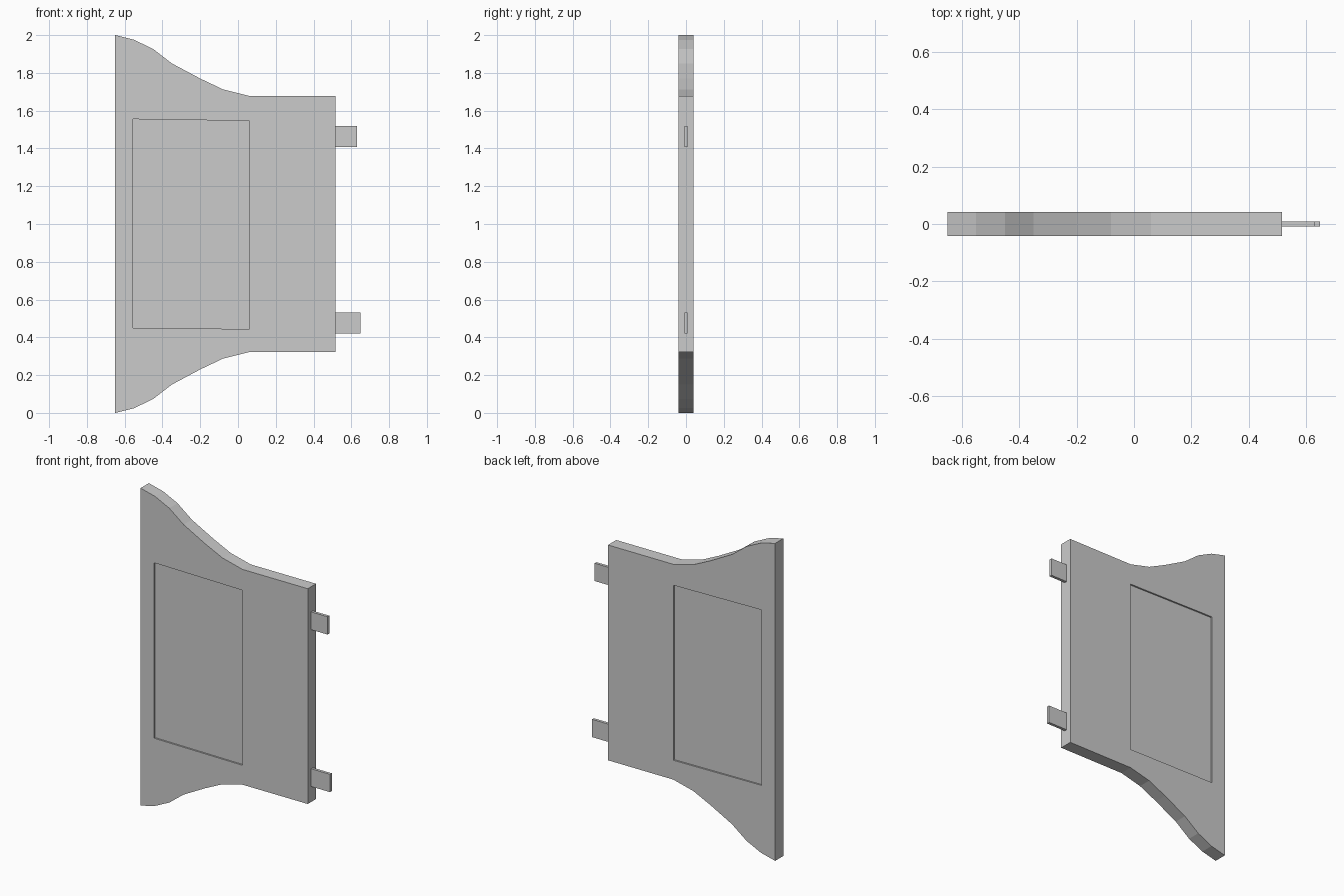
import bpy, bmesh

if "Cube" in bpy.data.objects:
    bpy.data.objects.remove(bpy.data.objects["Cube"])


def prism(name, outline, y0, y1):
    """Extrude an XZ outline from y0 to y1."""
    bm = bmesh.new()
    face = bm.faces.new([bm.verts.new((x, y0, z)) for x, z in outline])
    ext = bmesh.ops.extrude_face_region(bm, geom=[face])
    verts = [v for v in ext["geom"] if isinstance(v, bmesh.types.BMVert)]
    bmesh.ops.translate(bm, vec=(0, y1 - y0, 0), verts=verts)
    bmesh.ops.recalc_face_normals(bm, faces=bm.faces)
    mesh = bpy.data.meshes.new(name)
    bm.to_mesh(mesh)
    bm.free()
    obj = bpy.data.objects.new(name, mesh)
    bpy.context.collection.objects.link(obj)
    return obj


def rect(x0, x1, z0, z1):
    return [(x0, z0), (x1, z0), (x1, z1), (x0, z1)]


HALF = 0.041      # half thickness of the gate leaf
DEPTH = 0.01      # recess depth

# Gate leaf: curved top edge mirrored about z = 1
top = [(-0.65, 2.0), (-0.55, 1.975), (-0.45, 1.927), (-0.35, 1.85),
       (-0.20, 1.77), (-0.08, 1.713), (0.06, 1.678), (0.515, 1.678)]
bottom = [(x, 2 - z) for x, z in reversed(top)]
leaf = prism("door_leaf", top + bottom, -HALF, HALF)

# Shallow recessed panel on both faces
recess = [(-0.555, 0.45), (0.06, 0.444), (0.06, 1.546), (-0.555, 1.555)]
for side in (-1, 1):
    ys = sorted((side * (HALF - DEPTH), side * (HALF + 0.05)))
    cutter = prism("recess_cutter", recess, *ys)
    cutter.hide_render = True
    mod = leaf.modifiers.new("recess", "BOOLEAN")
    mod.operation = "DIFFERENCE"
    mod.solver = "EXACT"
    mod.object = cutter
    bpy.context.view_layer.objects.active = leaf
    bpy.ops.object.modifier_apply(modifier=mod.name)
    bpy.data.objects.remove(cutter)

# Hinge tabs
for name, x1, z0 in (("upper_hinge_tab", 0.63, 1.408),
                     ("lower_hinge_tab", 0.648, 0.42)):
    prism(name, rect(0.50, x1, z0, z0 + 0.112), -0.009, 0.009)
